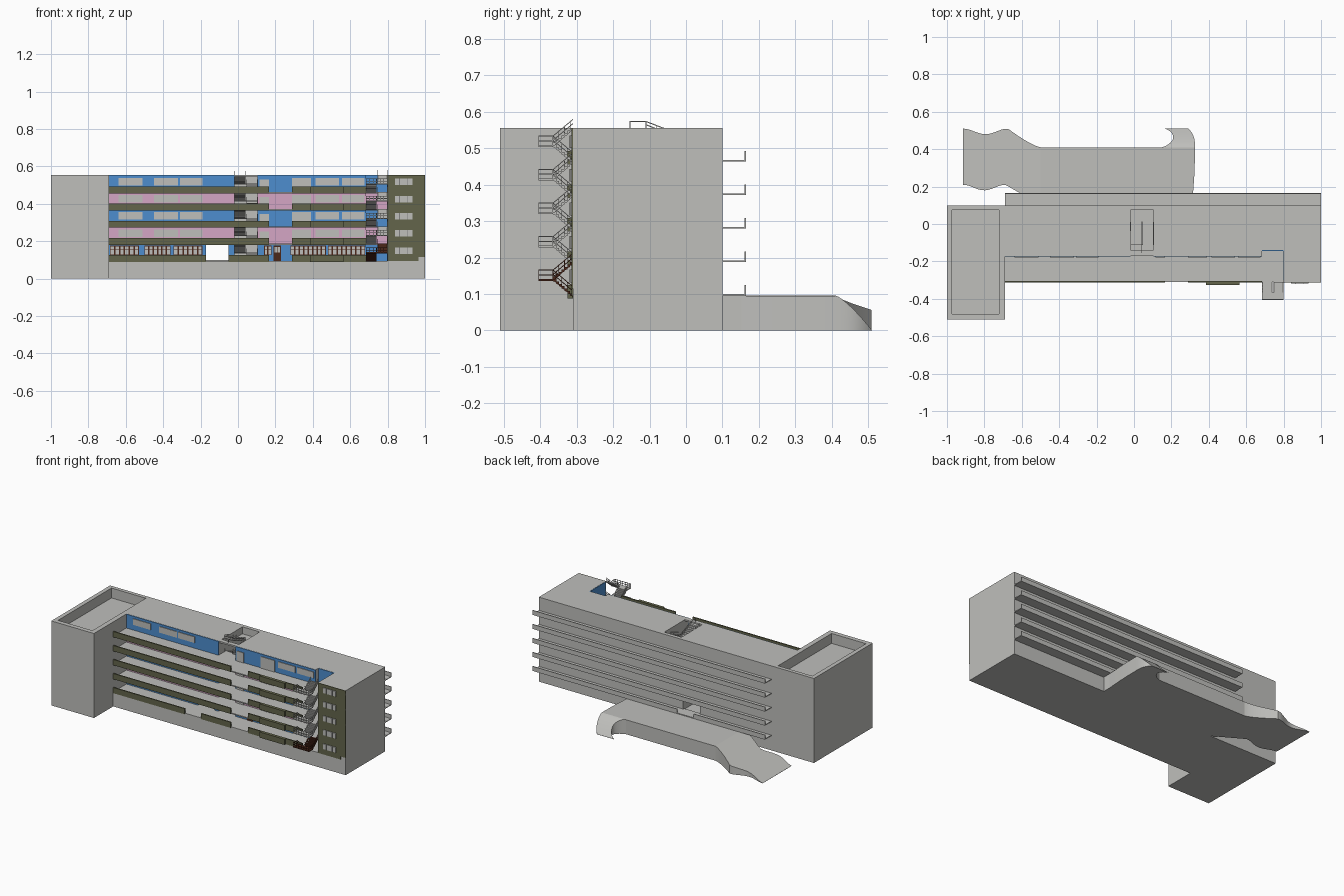
import bpy, bmesh, math

if "Cube" in bpy.data.objects:
    bpy.data.objects.remove(bpy.data.objects["Cube"])

def material(name, r, g, b):
    m = bpy.data.materials.new(name)
    m.diffuse_color = (r, g, b, 1)
    m.use_nodes = True
    m.node_tree.nodes["Principled BSDF"].inputs["Base Color"].default_value = m.diffuse_color
    return m

GREY = material("concrete grey", 0.52, 0.52, 0.50)
OLIVE = material("olive", 0.125, 0.13, 0.07)
BLUE = material("wall blue", 0.075, 0.27, 0.62)
PINK = material("wall pink", 0.66, 0.38, 0.56)
BROWN = material("dark brown", 0.07, 0.02, 0.01)
DARK = material("dark grey", 0.22, 0.22, 0.22)

LEVELS = [0.095 + 0.092 * i for i in range(5)]
STOREY = 0.092


def finish(name, bm, mat):
    bmesh.ops.recalc_face_normals(bm, faces=bm.faces)
    me = bpy.data.meshes.new(name)
    bm.to_mesh(me)
    bm.free()
    me.materials.append(mat)
    ob = bpy.data.objects.new(name, me)
    bpy.context.collection.objects.link(ob)
    return ob


def prism(bm, pts, x0, x1):
    """Extrude a closed (y, z) profile from x0 to x1."""
    a = [bm.verts.new((x0, y, z)) for y, z in pts]
    b = [bm.verts.new((x1, y, z)) for y, z in pts]
    bm.faces.new(a)
    bm.faces.new(b[::-1])
    for i in range(len(pts)):
        j = (i + 1) % len(pts)
        bm.faces.new((a[i], b[i], b[j], a[j]))


def box(bm, x0, x1, y0, y1, z0, z1):
    prism(bm, [(y0, z0), (y1, z0), (y1, z1), (y0, z1)], x0, x1)


def boxes(name, mat, items):
    bm = bmesh.new()
    for it in items:
        box(bm, *it)
    return finish(name, bm, mat)


def cut(ob, *dims):
    cutter = boxes("cutter", GREY, [dims])
    cutter.hide_render = True
    mod = ob.modifiers.new("cut", 'BOOLEAN')
    mod.operation, mod.solver, mod.object = 'DIFFERENCE', 'EXACT', cutter
    bpy.context.view_layer.objects.active = ob
    bpy.ops.object.modifier_apply(modifier=mod.name)
    bpy.data.objects.remove(cutter)


def loft(name, sections):
    """Solid between sections of four points each."""
    bm = bmesh.new()
    rings = [[bm.verts.new(p) for p in s] for s in sections]
    bm.faces.new(rings[0])
    bm.faces.new(rings[-1][::-1])
    for a, b in zip(rings, rings[1:]):
        for i in range(4):
            j = (i + 1) % 4
            bm.faces.new((a[i], b[i], b[j], a[j]))
    ob = finish(name, bm, GREY)
    for p in ob.data.polygons:
        p.use_smooth = True
    bpy.context.view_layer.objects.active = ob
    ob.select_set(True)
    bpy.ops.object.shade_smooth_by_angle(angle=math.radians(30))
    ob.select_set(False)


def flight(bm, x0, x1, y0, z0, y1, z1, n=7, rail=0.026):
    """Stepped flight with a railing on both sides."""
    dy, dz = (y1 - y0) / n, (z1 - z0) / n
    for i in range(n):
        ya, za = y0 + dy * i, z0 + dz * i
        prism(bm, [(ya, za - 0.003), (ya + dy, za + dz - 0.006),
                   (ya + dy, za + dz), (ya, za + dz)], x0, x1)
    for x in (x0, x1 - 0.003):
        for h in (rail, rail * 0.55):
            prism(bm, [(y0, z0 + h - 0.003), (y1, z1 + h - 0.003),
                       (y1, z1 + h), (y0, z0 + h)], x, x + 0.003)
        for i in range(0, n + 1, 2):
            y, z = y0 + dy * i, z0 + dz * i
            box(bm, x, x + 0.002, y - 0.001, y + 0.001, z, z + rail)


# main block: open gallery, stair notch, through passage, stairwell
main = boxes("main_block", GREY, [(-0.69, 1, -0.31, 0.10, 0, 0.555)])
cut(main, -0.75, 0.80, -0.40, -0.17, 0.095, 0.7)
cut(main, 0.685, 0.80, -0.40, -0.14, 0.095, 0.7)
cut(main, -0.17, -0.05, -0.30, 0.20, 0.095, 0.182)
cut(main, -0.02, 0.105, -0.14, 0.075, 0.095, 0.7)
cut(main, -0.02, 0.105, -0.25, -0.10, 0.095, 0.545)

# end tower with sunken roof
tower = boxes("end_tower", GREY, [(-1, -0.69, -0.51, 0.10, 0, 0.555)])
cut(tower, -0.972, -0.722, -0.48, 0.075, 0.49, 0.7)

# gallery floors
boxes("gallery_floors", GREY,
      [(-0.69, 0.80, -0.31, -0.17, z - 0.007, z) for z in LEVELS[1:]]
      + [(0.685, 0.80, -0.17, -0.14, z - 0.007, z) for z in LEVELS[1:]])

# gallery parapets with the projecting bay
par = []
for i, z in enumerate(LEVELS):
    spans = [(-0.69, 0.165), (0.29, 0.685)]
    if i == 0:
        spans = [(-0.69, -0.17), (-0.05, 0.165), (0.29, 0.685)]
    par += [(a, b, -0.312, -0.304, z - 0.007, z + 0.03) for a, b in spans]
    par.append((0.385, 0.565, -0.325, -0.312, z - 0.007, z + 0.03))
boxes("gallery_parapets", OLIVE, par)

# coloured gallery walls, alternating by floor
for mat, label, floors in ((BLUE, "blue", (0, 2, 4)), (PINK, "pink", (1, 3))):
    items = []
    for i in floors:
        z0, z1 = LEVELS[i], LEVELS[i] + STOREY - 0.007
        if i == 4:
            z1 = 0.554
        spans = [(-0.689, -0.02), (0.105, 0.685)]
        if i == 0:
            spans = [(-0.689, -0.17), (-0.05, -0.02), (0.105, 0.685)]
        items += [(a, b, -0.174, -0.169, z0, z1) for a, b in spans]
        items.append((0.685, 0.80, -0.144, -0.139, z0, z1))
        items.append((0.797, 0.801, -0.30, -0.144, z0, z1))
    boxes("gallery_wall_" + label, mat, items)

# upper floor windows
win = []
for i, z in enumerate(LEVELS[1:]):
    for a, b in ((-0.64, -0.51), (-0.45, -0.32), (-0.31, -0.19),
                 (0.415, 0.54), (0.555, 0.675)):
        win.append((a, b, -0.178, -0.173, z + 0.036, z + 0.076))
    win.append((0.115, 0.165, -0.178, -0.173, z, z + 0.066))
    win.append((0.29, 0.39, -0.178, -0.173, z, z + 0.076))
boxes("upper_windows", GREY, win)

# ground floor windows and door: brown frames, grey panes
frames, panes = [], []
for a, b in ((-0.685, -0.53), (-0.50, -0.36), (-0.345, -0.19),
             (0.14, 0.18), (0.28, 0.47), (0.48, 0.68)):
    frames.append((a, b, -0.178, -0.173, 0.125, 0.176))
    n = max(2, round((b - a) / 0.025))
    w = (b - a) / n
    for k in range(n):
        x = a + k * w
        for z0, z1 in ((0.129, 0.152), (0.157, 0.172)):
            panes.append((x + 0.004, x + w - 0.004, -0.180, -0.177, z0, z1))
frames.append((0.19, 0.23, -0.178, -0.173, 0.095, 0.176))
panes += [(0.195, 0.208, -0.180, -0.177, 0.14, 0.17), (0.212, 0.225, -0.180, -0.177, 0.14, 0.17)]
boxes("ground_window_frames", BROWN, frames)
boxes("ground_window_panes", GREY, panes)

# olive end facade with windows
boxes("end_facade", OLIVE, [(0.80, 0.965, -0.314, -0.309, 0.095, 0.555),
                            (0.965, 1.0, -0.314, -0.309, 0.115, 0.555)])
boxes("end_windows", GREY, [(0.84, 0.933, -0.318, -0.313, z + 0.037, z + 0.072) for z in LEVELS])
boxes("end_window_bars", DARK, [(x, x + 0.003, -0.320, -0.317, z + 0.037, z + 0.072)
                                for z in LEVELS for x in (0.862, 0.905)])

# rear balconies, lowest one open at the passage
bal = []
for i, z in enumerate(LEVELS):
    bal.append((-0.69, 1, 0.09, 0.165, z, z + 0.005))
    for a, b in (((-0.69, -0.17), (-0.05, 1)) if i == 0 else ((-0.69, 1),)):
        bal.append((a, b, 0.160, 0.165, z, z + 0.03))
boxes("rear_balconies", GREY, bal)

# outside stair, lowest storey brown
for i, z in enumerate(LEVELS):
    bm = bmesh.new()
    mid = z + STOREY / 2
    flight(bm, 0.685, 0.74, -0.31, z, -0.365, mid)
    flight(bm, 0.745, 0.80, -0.365, mid, -0.31, z + STOREY)
    box(bm, 0.685, 0.80, -0.405, -0.365, mid - 0.006, mid)
    for h in (0.013, 0.026):
        box(bm, 0.685, 0.80, -0.405, -0.402, mid + h - 0.003, mid + h)
        for x in (0.685, 0.797):
            box(bm, x, x + 0.003, -0.405, -0.365, mid + h - 0.003, mid + h)
    for k in range(7):
        x = 0.685 + k * 0.0187
        box(bm, x, x + 0.002, -0.405, -0.403, mid, mid + 0.026)
    finish("outside_stair_%d" % (i + 1), bm, BROWN if i == 0 else GREY)

# inner stairwell stairs
bm = bmesh.new()
for z in LEVELS:
    mid = z + STOREY / 2
    flight(bm, 0.045, 0.105, -0.11, z, 0.01, mid, 8, 0.02)
    flight(bm, -0.02, 0.04, 0.01, mid, -0.11, z + STOREY, 8, 0.02)
    box(bm, -0.02, 0.105, 0.01, 0.075, mid - 0.006, mid)
    box(bm, -0.02, 0.105, -0.17, -0.11, z - 0.006, z)
box(bm, 0.037, 0.040, -0.155, -0.11, 0.572, 0.575)
box(bm, 0.037, 0.040, -0.155, -0.152, 0.555, 0.575)
finish("inner_stairs", bm, GREY)

# rear terrace deck with two curved ramps
boxes("terrace_deck", GREY, [(-0.50, 0.315, 0.10, 0.41, 0, 0.095)])
N = 24
left = []
for i in range(N + 1):
    t = i / N
    x = -0.50 - 0.415 * t
    # wavy far and near edges
    far = 0.41 + 0.10 * min(1, t / 0.42) ** 1.3 if t < 0.42 else 0.495 + 0.015 * math.cos((t - 0.42) / 0.58 * math.tau)
    near = 0.10 + 0.11 * min(1, t / 0.45) if t < 0.45 else 0.195 + 0.015 * math.cos((t - 0.45) / 0.55 * math.tau)
    z = 0.095 * (1 - t) + 0.001
    left.append([(x, near, 0), (x, far, 0), (x, far, z), (x, near, z)])
loft("left_ramp", left)

right = []
for i in range(13):
    t = i / 12
    y = 0.41 + 0.10 * t
    x0 = 0.15 + 0.052 * math.sin(math.pi * min(1, t * 1.0)) ** 0.7 + 0.015 * t
    x1 = 0.326 - 0.036 * t ** 3
    z = 0.095 * (1 - t ** 1.3) + 0.001
    right.append([(x0, y, 0), (x1, y, 0), (x1, y, z), (x0, y, z)])
loft("right_ramp", right)
loft("deck_edge", [[(0.30, y, 0), (x, y, 0), (x, y, 0.095), (0.30, y, 0.095)]
                   for y, x in ((0.10, 0.312), (0.17, 0.316), (0.25, 0.322), (0.33, 0.325), (0.41, 0.326))])
